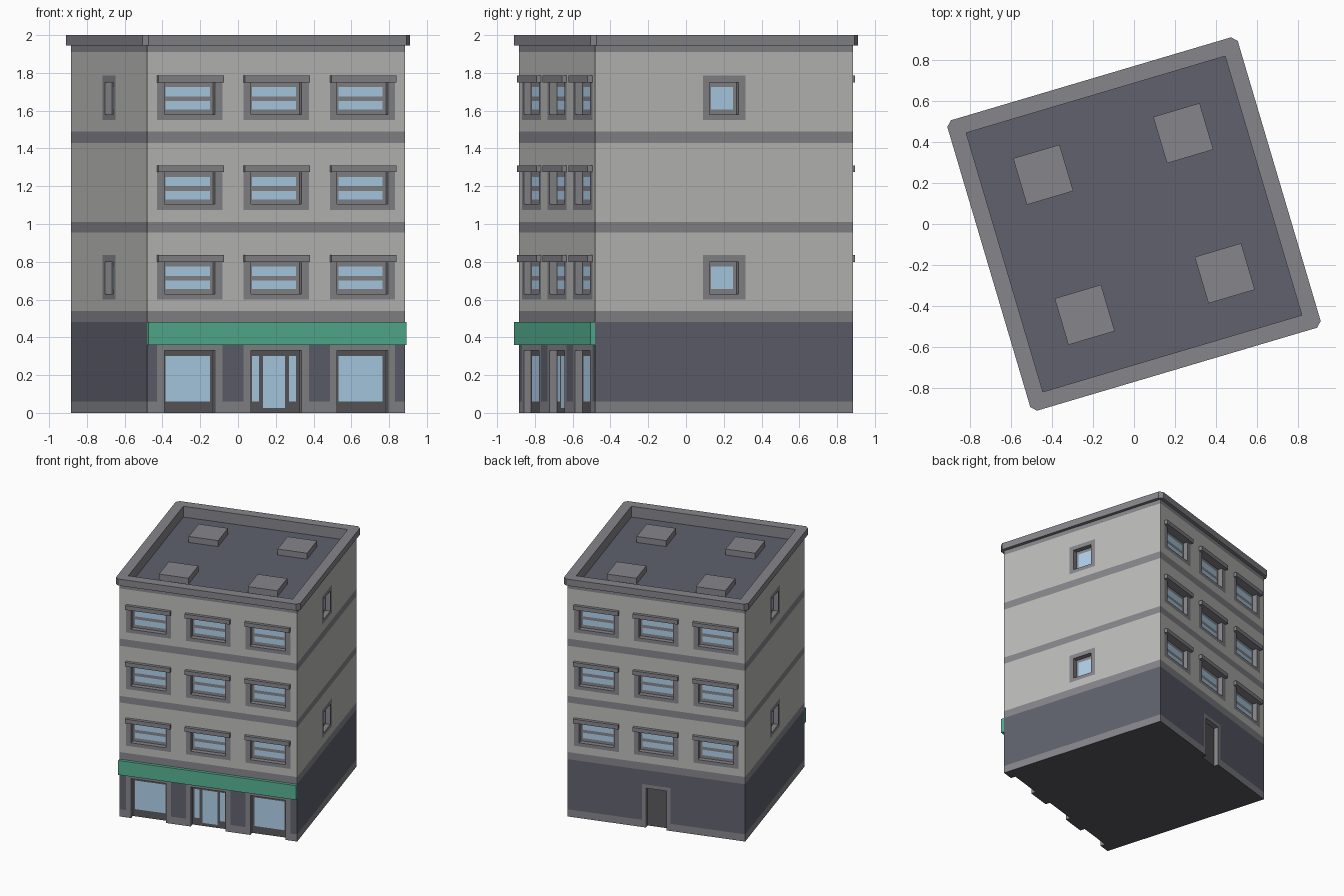
import bpy, bmesh
from math import radians, pi
from mathutils import Matrix

if "Cube" in bpy.data.objects:
    bpy.data.objects.remove(bpy.data.objects["Cube"], do_unlink=True)

HALF = 0.712          # half width of the square plan
LIP = 0.026           # overhang of cornice, sign and window hoods
RECESS = 0.04         # depth of openings
ROOF = 1.91
TURN = radians(16.5)  # the whole building is turned on its plot
FLOORS = [0.6, 1.075, 1.55]
BAYS = [-0.477, 0, 0.477]


def material(name, rgb):
    m = bpy.data.materials.new(name)
    m.use_nodes = True
    m.diffuse_color = (*rgb, 1)
    m.node_tree.nodes["Principled BSDF"].inputs["Base Color"].default_value = (*rgb, 1)
    return m


PALETTE = {
    "wall": (0.5, 0.5, 0.49),
    "trim": (0.24, 0.24, 0.26),
    "base": (0.115, 0.12, 0.155),
    "frame": (0.1, 0.1, 0.11),
    "glass": (0.43, 0.64, 0.83),
    "green": (0.09, 0.44, 0.29),
}
MATS = {k: material(k, v) for k, v in PALETTE.items()}
SLOT = {k: i for i, k in enumerate(PALETTE)}


def finish(name, bm, mats):
    mesh = bpy.data.meshes.new(name)
    bm.to_mesh(mesh)
    bm.free()
    for m in mats:
        mesh.materials.append(MATS[m])
    ob = bpy.data.objects.new(name, mesh)
    ob.rotation_euler.z = TURN
    bpy.context.collection.objects.link(ob)
    return ob


def box(name, x, y, z, mat, side=0):
    """Box from three (low, high) ranges, turned to one side of the building."""
    bm = bmesh.new()
    bmesh.ops.create_cube(bm, size=1)
    spans = (x, y, z)
    bm.transform(Matrix.Rotation(side * pi / 2, 4, "Z")
                 @ Matrix.Translation([(a + b) / 2 for a, b in spans])
                 @ Matrix.Diagonal([b - a for a, b in spans] + [1]))
    return finish(name, bm, [mat])


# Regions are (u0, u1, z0, z1, material, depth); later ones paint over earlier ones
def centred(u, half, z0, z1, mat, depth=0):
    return (u - half, u + half, z0, z1, mat, depth)


def bands():
    out = [(-HALF, HALF, 0, 1.945, "wall", 0),
           (-HALF, HALF, 0, 0.48, "base", 0)]
    for z0, z1 in [(0, 0.06), (0.48, 0.54), (0.955, 1.01), (1.43, 1.49), (ROOF, 1.945)]:
        out.append((-HALF, HALF, z0, z1, "trim", 0))
    return out


def window(u, z, surround, opening, glass, panes):
    out = [centred(u, surround, z, z + 0.235, "trim"),
           centred(u, opening, z + 0.03, z + 0.2, "trim", RECESS)]
    for a, b in panes:
        out.append(centred(u, glass, z + a, z + b, "glass", RECESS))
    return out


def wide_windows():
    return [r for z in FLOORS for u in BAYS
            for r in window(u, z, 0.18, 0.14, 0.122, [(0.055, 0.1), (0.125, 0.175)])]


def small_windows():
    return [r for z in FLOORS[::2]
            for r in window(0, z, 0.118, 0.08, 0.06, [(0.055, 0.175)])]


def ground_opening(u, surround, opening):
    return [centred(u, surround, 0, 0.36, "trim"),
            centred(u, opening, 0, 0.33, "frame", RECESS)]


def shopfront():
    out = [r for u in BAYS for r in ground_opening(u, 0.18, 0.14)]
    for u in (BAYS[0], BAYS[2]):
        out.append(centred(u, 0.122, 0.06, 0.3, "glass", RECESS))
    out.append(centred(0, 0.06, 0.025, 0.3, "glass", RECESS))
    for u in (-0.102, 0.102):
        out.append(centred(u, 0.02, 0.06, 0.3, "glass", RECESS))
    return out


def build_wall(name, side, regions):
    us = sorted({round(v, 4) for r in regions for v in r[:2]})
    zs = sorted({round(v, 4) for r in regions for v in r[2:4]})
    bm = bmesh.new()

    def quad(points, mat):
        f = bm.faces.new([bm.verts.new((u, d - HALF, z)) for u, d, z in points])
        f.material_index = SLOT[mat]

    def cell(i, j):
        u, z = (us[i] + us[i + 1]) / 2, (zs[j] + zs[j + 1]) / 2
        return next(r[4:] for r in reversed(regions)
                    if r[0] < u < r[1] and r[2] < z < r[3])

    cols, rows = len(us) - 1, len(zs) - 1
    grid = [[cell(i, j) for j in range(rows)] for i in range(cols)]
    for i in range(cols):
        for j in range(rows):
            u0, u1, z0, z1 = us[i], us[i + 1], zs[j], zs[j + 1]
            mat, d = grid[i][j]
            quad([(u0, d, z0), (u1, d, z0), (u1, d, z1), (u0, d, z1)], mat)
            # reveals wherever neighbouring cells differ in depth
            if i + 1 < cols and grid[i + 1][j][1] != d:
                e = grid[i + 1][j][1]
                quad([(u1, d, z0), (u1, e, z0), (u1, e, z1), (u1, d, z1)], "trim")
            if j + 1 < rows and grid[i][j + 1][1] != d:
                e = grid[i][j + 1][1]
                quad([(u0, d, z1), (u1, d, z1), (u1, e, z1), (u0, e, z1)], "trim")
    bmesh.ops.remove_doubles(bm, verts=bm.verts, dist=1e-5)
    bmesh.ops.dissolve_limit(bm, angle_limit=radians(1), verts=bm.verts,
                             edges=bm.edges, delimit={"MATERIAL"})
    bm.transform(Matrix.Rotation(side * pi / 2, 4, "Z"))
    finish(name, bm, PALETTE)


# Walls: front, left, back, right
WALLS = [
    ("front_wall", bands() + wide_windows() + shopfront()),
    ("left_wall", bands() + small_windows()),
    ("back_wall", bands() + wide_windows() + ground_opening(0, 0.115, 0.083)),
    ("right_wall", bands() + small_windows()),
]
for side, (name, regions) in enumerate(WALLS):
    build_wall(name, side, regions)

# Window hoods on front and back
for side, label in ((0, "front"), (2, "back")):
    for z in FLOORS:
        for u in BAYS:
            box(label + "_window_hood", (u - 0.18, u + 0.18),
                (-HALF - LIP, -HALF), (z + 0.2, z + 0.235), "trim", side)

# Shop sign board
box("shop_sign", (-HALF, HALF), (-HALF - LIP, -HALF), (0.36, 0.48), "green")

# Underside, notched where openings reach the ground
bm = bmesh.new()
outline = []
for side, (name, regions) in enumerate(WALLS):
    turn = Matrix.Rotation(side * pi / 2, 3, "Z")
    points = [(-HALF, 0)]
    for u0, u1, z0, z1, mat, d in regions:
        if z0 == 0 and d > 0:
            points += [(u0, 0), (u0, d), (u1, d), (u1, 0)]
    outline += [bm.verts.new(turn @ Matrix.Translation((u, d - HALF, 0)).to_translation())
                for u, d in points]
bm.faces.new(outline[::-1])
finish("underside", bm, ["frame"])

# Cornice and parapet: chamfered outer rim, square inner rim
bm = bmesh.new()
INNER = 0.658
loops = []
for a, b, z in [(HALF, HALF, 1.945), (HALF, HALF + LIP, 1.945), (HALF, HALF + LIP, 2),
                (INNER, INNER, 2), (INNER, INNER, ROOF)]:
    corner = [(b, a), (a, b), (-a, b), (-b, a), (-b, -a), (-a, -b), (a, -b), (b, -a)]
    loops.append([bm.verts.new((x, y, z)) for x, y in corner])
for low, high in zip(loops, loops[1:]):
    for i in range(8):
        k = (i + 1) % 8
        bm.faces.new([low[i], low[k], high[k], high[i]])
bmesh.ops.remove_doubles(bm, verts=bm.verts, dist=1e-5)
finish("cornice", bm, ["trim"])

# Roof deck and rooftop units
bm = bmesh.new()
bmesh.ops.create_grid(bm, x_segments=1, y_segments=1, size=INNER)
bm.transform(Matrix.Translation((0, 0, ROOF)))
finish("roof_deck", bm, ["base"])
for x in (-0.356, 0.356):
    for y in (-0.356, 0.356):
        box("rooftop_unit", (x - 0.118, x + 0.118), (y - 0.118, y + 0.118),
            (ROOF, ROOF + 0.05), "trim")
